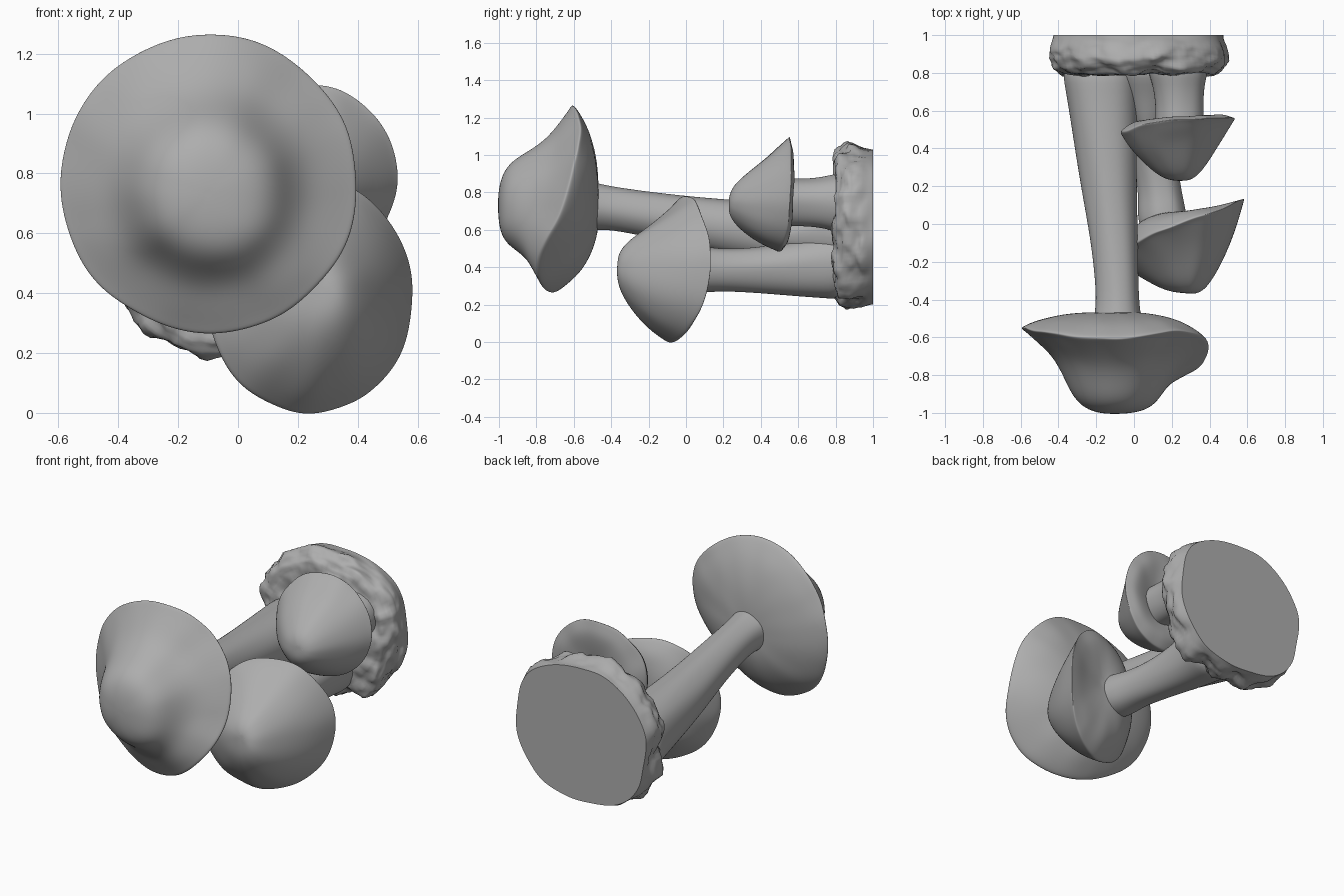
import bpy
import bmesh
from math import sin, cos, pi
from mathutils import Vector, noise

cube = bpy.data.objects.get("Cube")
if cube:
    bpy.data.objects.remove(cube, do_unlink=True)

grey = bpy.data.materials.new("matte_grey")
grey.use_nodes = True
GREY = (0.42, 0.42, 0.42, 1)
grey.diffuse_color = GREY
shader = next(n for n in grey.node_tree.nodes if n.type == 'BSDF_PRINCIPLED')
shader.inputs["Base Color"].default_value = GREY
shader.inputs["Roughness"].default_value = 0.7


def skin(name, rings, smooth_levels):
    """Bridge a stack of closed rings and cap both ends with a fan."""
    bm = bmesh.new()
    loops = [[bm.verts.new(p) for p in ring] for ring in rings]
    count = len(loops[0])
    for a, b in zip(loops, loops[1:]):
        for i in range(count):
            j = (i + 1) % count
            bm.faces.new((a[i], a[j], b[j], b[i]))
    for loop in (loops[0], loops[-1]):
        centre = bm.verts.new(sum((v.co for v in loop), Vector()) / count)
        for i in range(count):
            bm.faces.new((loop[i], loop[(i + 1) % count], centre))
    bmesh.ops.recalc_face_normals(bm, faces=bm.faces)
    mesh = bpy.data.meshes.new(name)
    bm.to_mesh(mesh)
    bm.free()
    mesh.materials.append(grey)
    mesh.shade_smooth()
    obj = bpy.data.objects.new(name, mesh)
    bpy.context.collection.objects.link(obj)
    if smooth_levels:
        sub = obj.modifiers.new("soften", 'SUBSURF')
        sub.levels = sub.render_levels = smooth_levels
    else:
        mesh.set_sharp_from_angle(angle=0.9)
    return obj


def angles(count):
    return [2 * pi * i / count for i in range(count)]


def around(values, a):
    """Smooth closed interpolation of evenly spaced values at angle a."""
    n = len(values)
    t = a / (2 * pi) * n
    i = int(t)
    u = t - i
    p, q, r, s = (values[(i + k) % n] for k in (-1, 0, 1, 2))
    return q + u / 2 * (r - p + u * (2 * p - 5 * q + 4 * r - s + u * (3 * (q - r) + s - p)))


UNDERSIDE = [(.98, .1), (.9, .3), (.75, .6), (.5, .88), (.25, 1), (.08, 1)]


def cap(name, centre, radii, rim, apex, under_y, recess, profile, lean=(0, 0)):
    """Wavy-rimmed cap facing -y; rim lists y anticlockwise from +x."""
    seed = Vector((centre[0] * 9, 0, centre[1] * 7))

    def ring(f, h, tip_y, bulge, dip):
        points = []
        for a in angles(48):
            edge = around(rim, a)
            swell = 6.75 * f * f * (1 - f)
            k = h + swell * (bulge[0] * cos(a) + bulge[1] * sin(a))
            wob = 1 + 0.025 * noise.noise(Vector((cos(a) * 2, 0, sin(a) * 2)) + seed)
            x = centre[0] + f * wob * radii[0] * cos(a) + (1 - f) * (apex[0] - centre[0])
            z = centre[1] + f * wob * radii[1] * sin(a) + (1 - f) * (apex[2] - centre[1])
            y = edge + (tip_y - edge) * k - dip * max(0, 1 - f / .75)
            y += 0.01 * f * noise.noise(Vector((x, y, z)) * 8)
            points.append((x, y, z))
        return points

    rings = [ring(f, h, apex[1], lean, 0) for f, h in profile]
    rings += [ring(f, h, under_y, (0, 0), recess) for f, h in UNDERSIDE]
    return skin(name, rings, 2)


def stem(name, stations):
    """Stalk along y; each station is (x, y, z, radius)."""
    rings = []
    for x, y, z, r in stations:
        ring = []
        for a in angles(28):
            k = r * (1 + 0.06 * noise.noise(Vector((cos(a) * 1.5, y * 2, sin(a) * 1.5 + x))))
            ring.append((x + k * cos(a), y, z + k * sin(a)))
        rings.append(ring)
    return skin(name, rings, 2)


# Large bell-shaped cap with a flared rim, and its long stalk
cap("large_cap", (-.095, .765), (.5, .505),
    (-.65, -.57, -.61, -.58, -.55, -.62, -.72, -.8),
    (-.1, -1.005, .73), -.46, .01,
    [(.06, 1), (.2, .985), (.35, .92), (.46, .78), (.55, .56), (.66, .34),
     (.82, .17), (.96, .03), (1, 0)])
stem("large_stem", [(-.085, -.6, .74, .14), (-.085, -.47, .725, .122),
                    (-.085, -.38, .715, .112), (-.1, -.1, .665, .125),
                    (-.13, .2, .615, .15), (-.155, .5, .575, .175),
                    (-.17, .72, .545, .195), (-.17, .85, .53, .22)])

# The two shorter caps are rounder domes that swell to one side
DOME = [(.09, 1), (.22, .97), (.36, .87), (.52, .69), (.7, .46),
        (.86, .23), (.96, .06), (1, 0)]
cap("low_cap", (.24, .39), (.35, .395), (.13, 0, -.2, -.08),
    (.28, -.365, .43), .1, .05, DOME, (.08, -.15))
stem("low_stem", [(.16, -.05, .4, .13), (.15, .08, .39, .13),
                  (.14, .18, .385, .112), (.1, .4, .385, .125),
                  (.07, .6, .395, .155), (.06, .74, .41, .18), (.06, .85, .42, .2)])

cap("high_cap", (.23, .79), (.305, .312), (.56, .55, .48, .5),
    (.26, .23, .75), .59, .08, DOME, (-.06, -.12))
stem("high_stem", [(.24, .45, .75, .13), (.24, .56, .75, .13),
                   (.24, .62, .745, .128), (.235, .74, .745, .135),
                   (.23, .86, .74, .18)])

# Web of tissue joining the stalks near the base
stem("stem_web", [(.08, .46, .56, .04), (.08, .56, .57, .08),
                  (.08, .7, .58, .12), (.07, .85, .59, .2)])

# Lumpy base disc with a flat back
BASE = [(.1, .81), (.5, .8), (.75, .79), (.88, .8), (.96, .83), (1, .88),
        (.99, .94), (.96, 1), (.9, 1), (.1, 1)]
STEPS = 5
base_rings = []
for (f0, y0), (f1, y1) in zip(BASE, BASE[1:]):
    for step in range(STEPS):
        t = step / STEPS
        f, y = f0 + (f1 - f0) * t, y0 + (y1 - y0) * t
        ring = []
        for a in angles(120):
            outline = (1 + 0.04 * noise.noise(Vector((cos(a) * 2, 4, sin(a) * 2)))
                       + 0.05 * sin(2 * a) ** 2)
            p = Vector((.025 + .465 * f * outline * cos(a), y,
                        .615 + .43 * f * outline * sin(a)))
            lump = (0.04 * noise.noise(p * 8) + 0.014 * noise.noise(p * 20)
                    + 0.005 * noise.noise(p * 45))
            fade = min(1, (1 - y) / .08) * f
            out = Vector((cos(a) * f, -1.2 * (1 - f) - .6, sin(a) * f))
            ring.append(p + out * lump * fade)
        base_rings.append(ring)
skin("base_disc", base_rings, 0)
